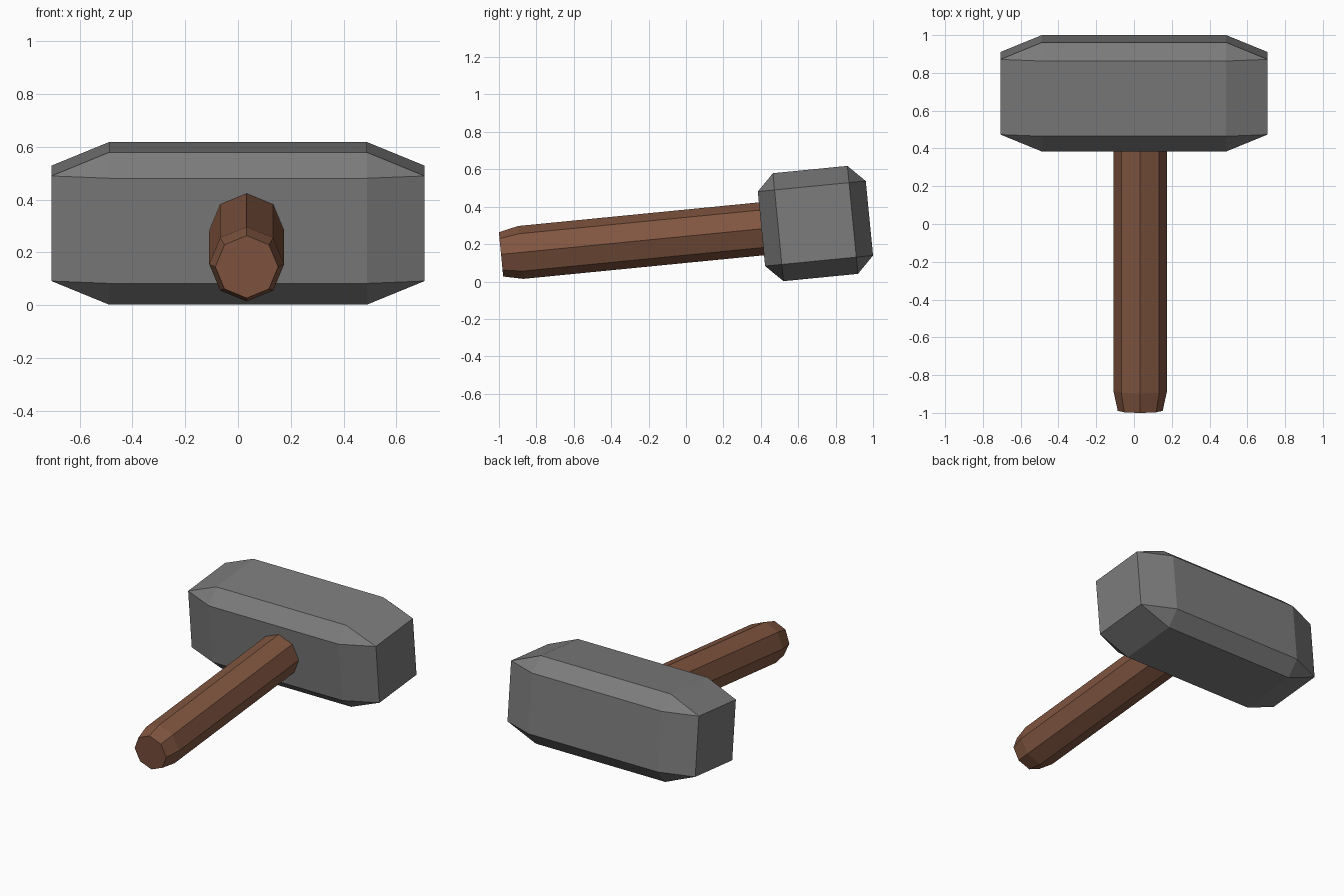
import bpy, bmesh
from math import radians
from mathutils import Matrix, Vector

old = bpy.data.objects.get("Cube")
if old:
    bpy.data.objects.remove(old, do_unlink=True)

# Whole tool leans back about the centre of the head
TILT = Matrix.Translation((0, 0.692, 0.31)) @ Matrix.Rotation(radians(5.6), 4, "X")


def make_material(name, rgb):
    mat = bpy.data.materials.new(name)
    mat.use_nodes = True
    mat.diffuse_color = (*rgb, 1)
    mat.node_tree.nodes["Principled BSDF"].inputs["Base Color"].default_value = (*rgb, 1)
    return mat


def finish(bm, name, mat):
    bmesh.ops.recalc_face_normals(bm, faces=bm.faces)
    mesh = bpy.data.meshes.new(name)
    bm.to_mesh(mesh)
    bm.free()
    mesh.transform(TILT)
    mesh.materials.append(mat)
    obj = bpy.data.objects.new(name, mesh)
    bpy.context.collection.objects.link(obj)
    return obj


stone = make_material("stone grey", (0.2, 0.2, 0.2))
wood = make_material("wood brown", (0.22, 0.092, 0.052))

# Head: chamfered block tapering to square striking faces
END, BODY, FLAT, OUTER = 0.707, 0.488, 0.2, 0.29
bm = bmesh.new()
for sx in (-1, 1):
    for sy in (-1, 1):
        for sz in (-1, 1):
            for p in ((END, FLAT, FLAT), (BODY, OUTER, FLAT), (BODY, FLAT, OUTER)):
                bm.verts.new((sx * p[0], sy * p[1], sz * p[2]))
bmesh.ops.convex_hull(bm, input=bm.verts)
bmesh.ops.dissolve_limit(bm, angle_limit=radians(1), verts=bm.verts, edges=bm.edges)
finish(bm, "hammer_head", stone)

# Handle: eight-sided shaft with a tapered butt, set slightly off centre
SIDES, OFFSET = 8, 0.033
stations = ((-1.689, 0.119), (-1.583, 0.142), (-0.2, 0.142))
bm = bmesh.new()
rings = []
for y, radius in stations:
    ring = []
    for i in range(SIDES):
        spoke = Matrix.Rotation(radians(360 * i / SIDES), 3, "Y") @ Vector((0, 0, radius))
        ring.append(bm.verts.new(spoke + Vector((OFFSET, y, 0))))
    rings.append(ring)
for a, b in zip(rings, rings[1:]):
    for i in range(SIDES):
        j = (i + 1) % SIDES
        bm.faces.new((a[i], a[j], b[j], b[i]))
bm.faces.new(rings[0])
bm.faces.new(rings[-1])
finish(bm, "handle", wood)
